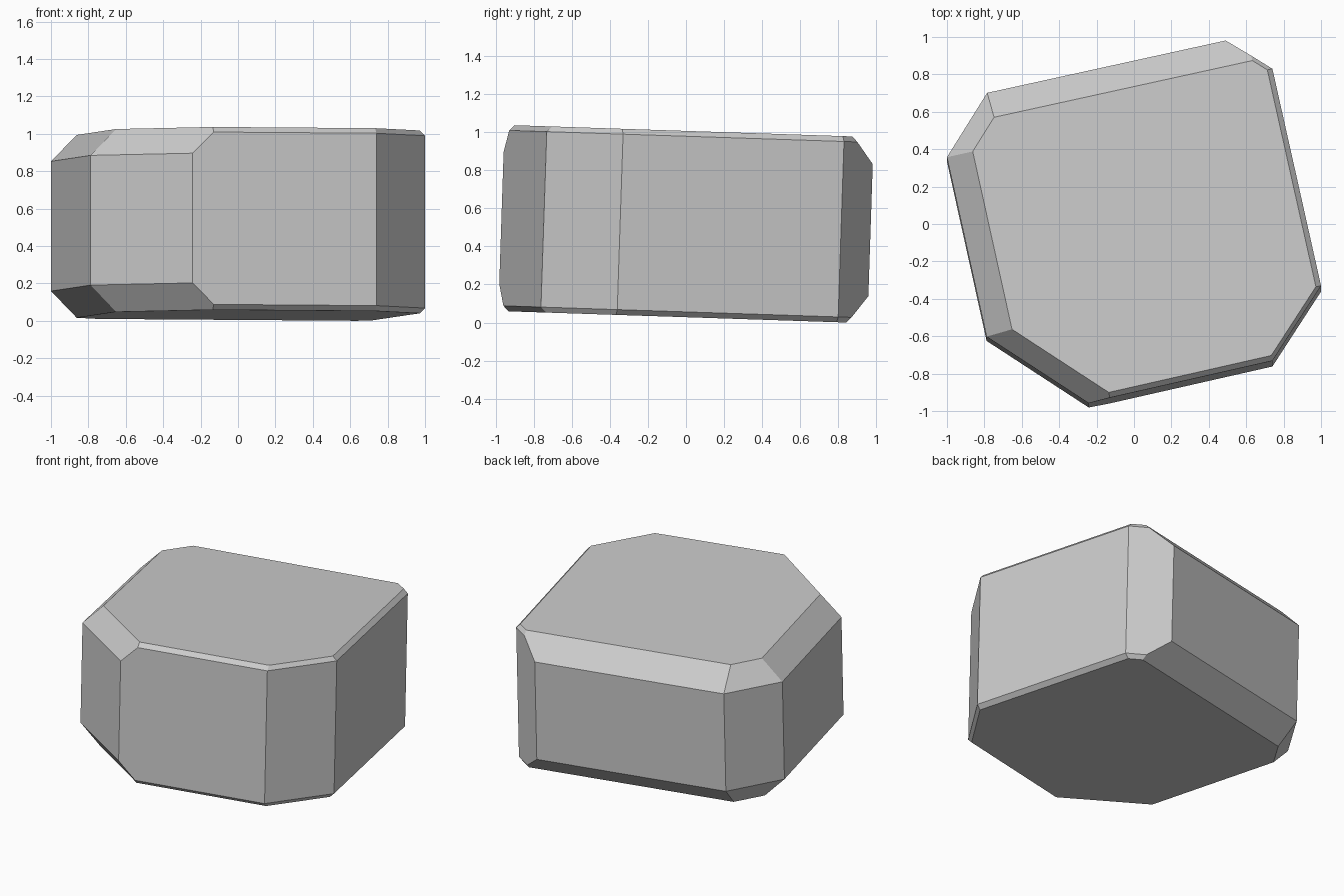
import bpy, bmesh, math
from mathutils import Vector, Matrix

if "Cube" in bpy.data.objects:
    bpy.data.objects.remove(bpy.data.objects["Cube"])

HALF = 0.489                 # half height of the block
BIG_SIDE, BIG_CORNER = (0.14, 0.142), (0.103, 0.142)
SMALL_SIDE, SMALL_CORNER = (0.028, 0.028), (0.02, 0.028)

# counter-clockwise outline; each point starts a side with (inset, drop) of its chamfer
outline = [
    ((-1.0, 0.346), BIG_SIDE),        # left
    ((-0.788, -0.614), BIG_CORNER),   # front left corner
    ((-0.242, -0.97), SMALL_SIDE),    # front
    ((0.74, -0.747), SMALL_CORNER),   # front right corner
    ((1.0, -0.346), SMALL_SIDE),      # right
    ((0.74, 0.815), SMALL_CORNER),    # back right corner
    ((0.49, 0.97), BIG_SIDE),         # back
    ((-0.785, 0.69), BIG_CORNER),     # back left corner
]

# eight-sided prism
bm = bmesh.new()
base = bm.faces.new([bm.verts.new((*p, -HALF)) for p, _ in outline])
top = bmesh.ops.extrude_face_region(bm, geom=[base])["geom"]
bmesh.ops.translate(bm, vec=(0, 0, 2 * HALF),
                    verts=[g for g in top if isinstance(g, bmesh.types.BMVert)])
if len(bm.faces) == 9:
    bm.faces.remove(base)
bmesh.ops.recalc_face_normals(bm, faces=bm.faces)

# chamfer the top and bottom rims, side by side
for i, (p, (inset, drop)) in enumerate(outline):
    q = outline[(i + 1) % len(outline)][0]
    out = Vector((q[1] - p[1], p[0] - q[0], 0)).normalized()
    for s in (1, -1):
        bmesh.ops.bisect_plane(
            bm, geom=bm.verts[:] + bm.edges[:] + bm.faces[:], dist=1e-4,
            plane_co=Vector((*p, s * (HALF - drop))),
            plane_no=out * drop + Vector((0, 0, s * inset)), clear_outer=True)
        bmesh.ops.holes_fill(bm, edges=bm.edges[:], sides=0)

# tidy, then lean the block slightly and stand it on the ground
bmesh.ops.remove_doubles(bm, verts=bm.verts[:], dist=0.004)
bmesh.ops.recalc_face_normals(bm, faces=bm.faces)
bm.transform(Matrix.Rotation(math.radians(-1.9), 4, 'X'))
bmesh.ops.translate(bm, verts=bm.verts[:], vec=(0, 0, -min(v.co.z for v in bm.verts)))

mesh = bpy.data.meshes.new("stone_block")
bm.to_mesh(mesh)
bm.free()
block = bpy.data.objects.new("stone_block", mesh)
bpy.context.collection.objects.link(block)
grey = bpy.data.materials.new("light grey")
grey.diffuse_color = (0.6, 0.6, 0.6, 1)
grey.use_nodes = True
grey.node_tree.nodes["Principled BSDF"].inputs["Base Color"].default_value = grey.diffuse_color
mesh.materials.append(grey)
